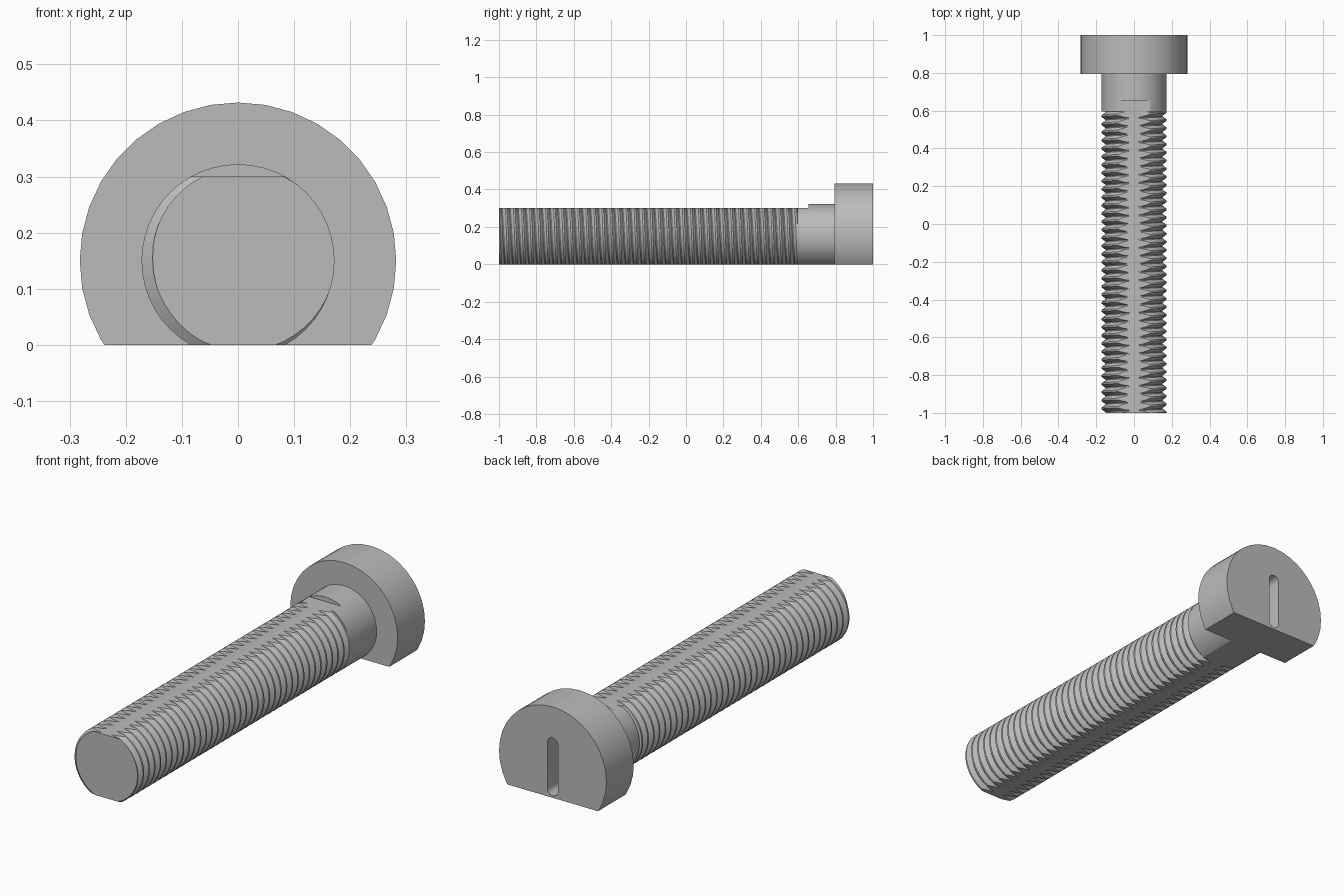
import bpy, bmesh, math
from mathutils import Vector

if "Cube" in bpy.data.objects:
    bpy.data.objects.remove(bpy.data.objects["Cube"], do_unlink=True)

AXIS_Z = 0.15
CREST, ROOT = 0.172, 0.152
PITCH = 0.043
SEGS = 48

steel = bpy.data.materials.new("grey steel")
steel.use_nodes = True
steel.diffuse_color = (0.5, 0.5, 0.5, 1)
steel.node_tree.nodes["Principled BSDF"].inputs["Base Color"].default_value = (0.5, 0.5, 0.5, 1)


def cut(bm, point, normal):
    """Trim away everything beyond a plane and cap the opening."""
    geom = bm.verts[:] + bm.edges[:] + bm.faces[:]
    result = bmesh.ops.bisect_plane(bm, geom=geom, dist=1e-6, plane_co=point,
                                    plane_no=normal, clear_outer=True)
    edges = [e for e in result["geom_cut"] if isinstance(e, bmesh.types.BMEdge)]
    bmesh.ops.edgeloop_fill(bm, edges=[e for e in edges if e.is_boundary])


def finish(bm, name):
    bmesh.ops.recalc_face_normals(bm, faces=bm.faces[:])
    mesh = bpy.data.meshes.new(name)
    bm.to_mesh(mesh)
    bm.free()
    mesh.materials.append(steel)
    ob = bpy.data.objects.new(name, mesh)
    bpy.context.collection.objects.link(ob)
    return ob


def smooth(ob):
    bpy.ops.object.select_all(action="DESELECT")
    ob.select_set(True)
    bpy.context.view_layer.objects.active = ob
    bpy.ops.object.shade_smooth_by_angle(angle=math.radians(25))


def prism(bm, outline, y0, y1):
    """Extrude an x-z outline along y."""
    face = bm.faces.new([bm.verts.new((x, y0, z)) for x, z in outline])
    new = bmesh.ops.extrude_face_region(bm, geom=[face])["geom"]
    bmesh.ops.translate(bm, vec=(0, y1 - y0, 0),
                        verts=[v for v in new if isinstance(v, bmesh.types.BMVert)])


def circle(radius, n):
    return [(radius * math.sin(math.tau * i / n), AXIS_Z + radius * math.cos(math.tau * i / n))
            for i in range(n)]


def cylinder(name, radius, n, y0, y1, flat_top=False):
    bm = bmesh.new()
    prism(bm, circle(radius, n), y0, y1)
    cut(bm, (0, 0, 0), (0, 0, -1))
    if flat_top:
        cut(bm, (0, 0, 2 * AXIS_Z), (0, 0, 1))
    return finish(bm, name)


# Head: disc with a flat underside
head = cylinder("head", 0.282, 36, 0.795, 1.0)

# Rounded slot in the end of the head
bm = bmesh.new()
outline = []
for centre, start in ((0.257, 0), (0.038, math.pi)):
    for i in range(13):
        a = start + math.pi * i / 12
        outline.append((0.028 * math.cos(a), centre + 0.028 * math.sin(a)))
prism(bm, outline, 0.88, 1.1)
cutter = finish(bm, "slot_cutter")
cutter.hide_render = True
mod = head.modifiers.new("slot", "BOOLEAN")
mod.operation, mod.solver, mod.object = "DIFFERENCE", "EXACT", cutter
bpy.context.view_layer.objects.active = head
bpy.ops.object.modifier_apply(modifier=mod.name)
bpy.data.objects.remove(cutter, do_unlink=True)
smooth(head)

# Plain shank: full round by the head, flattened on top towards the thread
smooth(cylinder("shank", CREST, SEGS, 0.655, 0.795))
smooth(cylinder("shank_flat", CREST, SEGS, 0.595, 0.655, flat_top=True))

# Threaded rod: a helical strip with a root, flank, crest and flank
profile = [(0.0, ROOT), (0.1, ROOT), (0.45, CREST), (0.65, CREST)]
bm = bmesh.new()
turns = int(1.6 / PITCH) + 4
start = -1 - 1.75 * PITCH
columns = []
for i in range(turns * SEGS + 1):
    a = math.tau * i / SEGS
    columns.append([bm.verts.new((r * math.sin(a), start + PITCH * (i / SEGS + p),
                                  AXIS_Z + r * math.cos(a))) for p, r in profile])
for i in range((turns - 1) * SEGS):
    left = columns[i] + [columns[i + SEGS][0]]
    right = columns[i + 1] + [columns[i + 1 + SEGS][0]]
    for j in range(len(profile)):
        bm.faces.new((left[j], left[j + 1], right[j + 1], right[j]))

# Square off both ends, then flatten top and bottom
for point, normal in (((0, -1, 0), (0, -1, 0)), ((0, 0.595, 0), (0, 1, 0)),
                      ((0, 0, 0), (0, 0, -1)), ((0, 0, 2 * AXIS_Z), (0, 0, 1))):
    cut(bm, Vector(point), Vector(normal))
smooth(finish(bm, "threaded_rod"))
